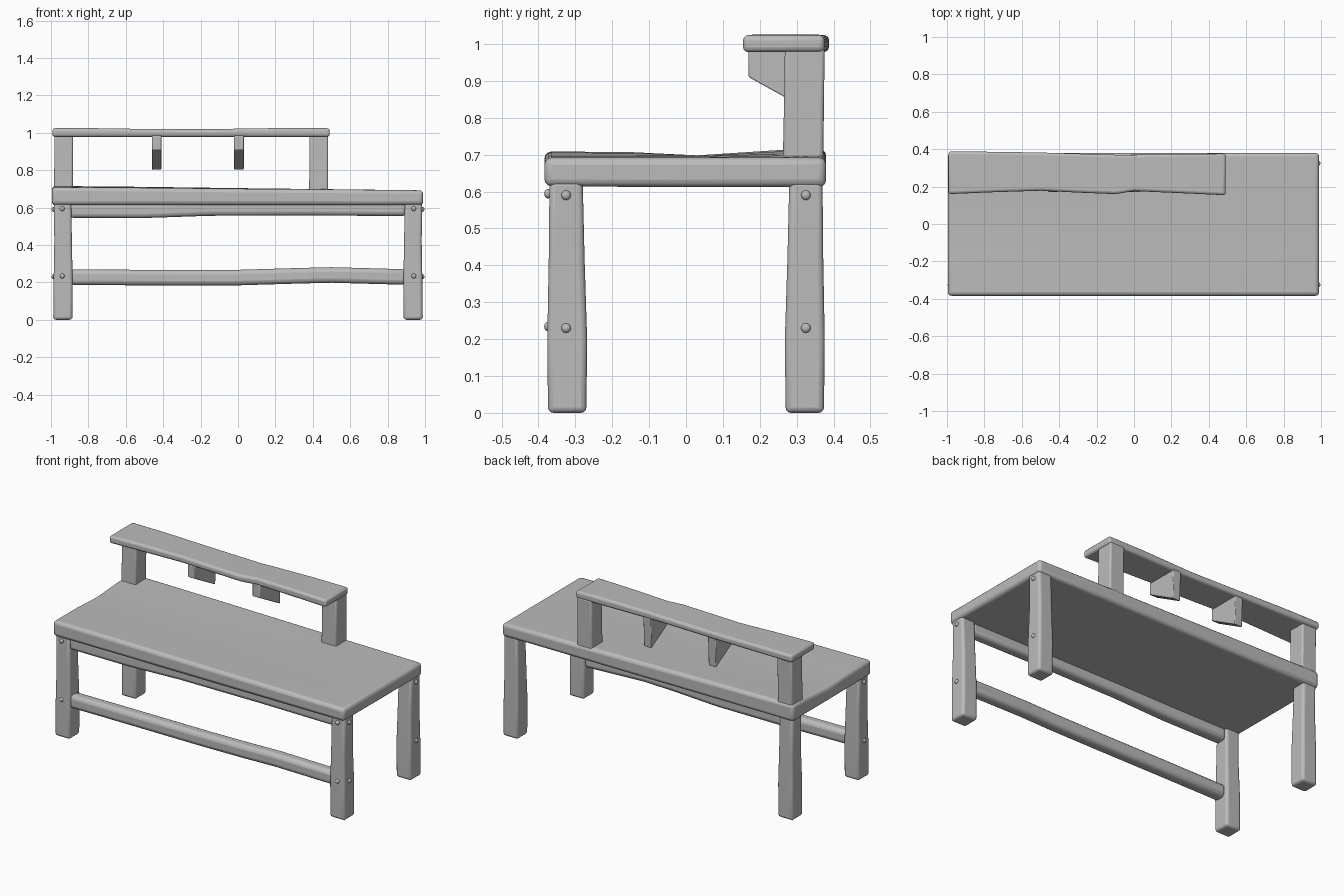
import bpy
import bmesh
import math
from mathutils import Vector

cube = bpy.data.objects.get("Cube")
if cube:
    bpy.data.objects.remove(cube, do_unlink=True)

grey = bpy.data.materials.new("plain grey")
grey.use_nodes = True
COLOUR = (0.5, 0.5, 0.5, 1)
grey.diffuse_color = COLOUR
grey.node_tree.nodes["Principled BSDF"].inputs["Base Color"].default_value = COLOUR


def loft(name, rings, bevel=0.015, segments=3):
    """Skin a list of closed rings, cap both ends and round the hard edges."""
    bm = bmesh.new()
    loops = [[bm.verts.new(p) for p in ring] for ring in rings]
    n = len(loops[0])
    for a, b in zip(loops, loops[1:]):
        for i in range(n):
            j = (i + 1) % n
            bm.faces.new((a[i], a[j], b[j], b[i]))
    bm.faces.new(loops[0])
    bm.faces.new(loops[-1])
    bmesh.ops.recalc_face_normals(bm, faces=bm.faces)
    mesh = bpy.data.meshes.new(name)
    bm.to_mesh(mesh)
    bm.free()
    mesh.materials.append(grey)
    obj = bpy.data.objects.new(name, mesh)
    bpy.context.collection.objects.link(obj)
    mod = obj.modifiers.new("Rounded edges", 'BEVEL')
    mod.width = bevel
    mod.segments = segments
    mod.limit_method = 'ANGLE'
    mod.angle_limit = math.radians(35)
    smooth(obj)
    return obj


def smooth(obj):
    bpy.ops.object.select_all(action='DESELECT')
    obj.select_set(True)
    bpy.context.view_layer.objects.active = obj
    bpy.ops.object.shade_smooth_by_angle(angle=math.radians(35))


def beam(name, stations, bevel=0.015):
    """Board along x from stations (x, y0, y1, z0, z1)."""
    return loft(name, [[(x, y0, z0), (x, y1, z0), (x, y1, z1), (x, y0, z1)]
                       for x, y0, y1, z0, z1 in stations], bevel)


def post(name, stations, bevel=0.015):
    """Upright from stations (z, x0, x1, y0, y1)."""
    return loft(name, [[(x0, y0, z), (x1, y0, z), (x1, y1, z), (x0, y1, z)]
                       for z, x0, x1, y0, y1 in stations], bevel)


def rivet(name, location, direction):
    bpy.ops.mesh.primitive_uv_sphere_add(segments=16, ring_count=8, radius=0.013,
                                         location=location)
    obj = bpy.context.object
    obj.name = name
    obj.scale = [0.8 if d else 1 for d in direction]
    obj.data.materials.append(grey)
    smooth(obj)


# Seat: a slab, hollowed lightly towards its right end
seat_rings = []
for x, rise, dip in ((-0.995, 0.024, 0.018), (-0.5, 0.019, 0.013),
                     (0, 0.012, 0.008), (0.5, 0.006, 0.003), (0.99, 0, 0)):
    top = 0.692 + rise
    seat_rings.append([(x, -0.384, 0.614), (x, 0, 0.612), (x, 0.38, 0.612),
                       (x, 0.38, top), (x, 0.25, top - dip * 0.2),
                       (x, 0.03, top - dip), (x, -0.15, top - dip * 0.5),
                       (x, -0.384, top - dip * 0.4)])
loft("seat", seat_rings, 0.02)

# Legs, slightly wider at the foot, with rivets
for side, s in (("left", 1), ("right", -1)):
    for end, e in (("front", -1), ("back", 1)):
        stations = []
        for z, inner_x, outer_x, inner_y, outer_y in (
                (0, 0.885, 0.988, 0.27, 0.374), (0.2, 0.884, 0.986, 0.268, 0.376),
                (0.42, 0.888, 0.982, 0.275, 0.372), (0.63, 0.892, 0.985, 0.28, 0.37)):
            stations.append((z, s * inner_x, s * outer_x, e * inner_y, e * outer_y))
        post(f"{end}_{side}_leg", stations)
        for level, z in (("upper", 0.59), ("lower", 0.23)):
            if end == "front" or side == "left":
                rivet(f"{end}_{side}_{level}_side_rivet",
                      (s * 0.986, e * 0.325, z), (1, 0, 0))
            if end == "front":
                rivet(f"{side}_{level}_front_rivet", (s * 0.94, -0.374, z + 0.004), (0, 1, 0))

# Front rails between the legs
beam("upper_rail", [(x, -0.362, -0.29, z, z + 0.08) for x, z in
                    ((-0.9, 0.545), (-0.5, 0.544), (-0.15, 0.556), (0.4, 0.558), (0.9, 0.554))],
     0.022)
beam("lower_rail", [(x, y, y + 0.075, z, z + 0.083) for x, y, z in
                    ((-0.9, -0.365, 0.186), (-0.5, -0.36, 0.184), (0, -0.36, 0.184),
                     (0.3, -0.37, 0.193), (0.5, -0.37, 0.198), (0.9, -0.36, 0.187))], 0.024)

# Posts that carry the shelf
for name, x in (("shelf_right_post", -0.932), ("shelf_left_post", 0.432)):
    post(name, [(0.66, x - 0.052, x + 0.05, 0.262, 0.372),
                (0.85, x - 0.05, x + 0.05, 0.266, 0.374),
                (0.99, x - 0.05, x + 0.05, 0.268, 0.376)], 0.01)

# Shelf board with a wavy front edge
beam("shelf", [(x, y0, y1, 0.978, z1) for x, y0, y1, z1 in
               ((-0.992, 0.16, 0.388, 1.024), (-0.75, 0.17, 0.386, 1.024),
                (-0.5, 0.178, 0.382, 1.02), (-0.3, 0.168, 0.376, 1.019),
                (-0.1, 0.16, 0.37, 1.019), (0, 0.176, 0.37, 1.022),
                (0.25, 0.165, 0.374, 1.025), (0.49, 0.154, 0.376, 1.024))], 0.014)

# Brackets under the shelf
for name, x in (("right_bracket", -0.435), ("left_bracket", 0.005)):
    profile = ((0.17, 0.985), (0.17, 0.91), (0.365, 0.802), (0.372, 0.985))
    loft(name, [[(px, y, z) for y, z in profile] for px in (x - 0.026, x + 0.026)], 0.004, 2)
